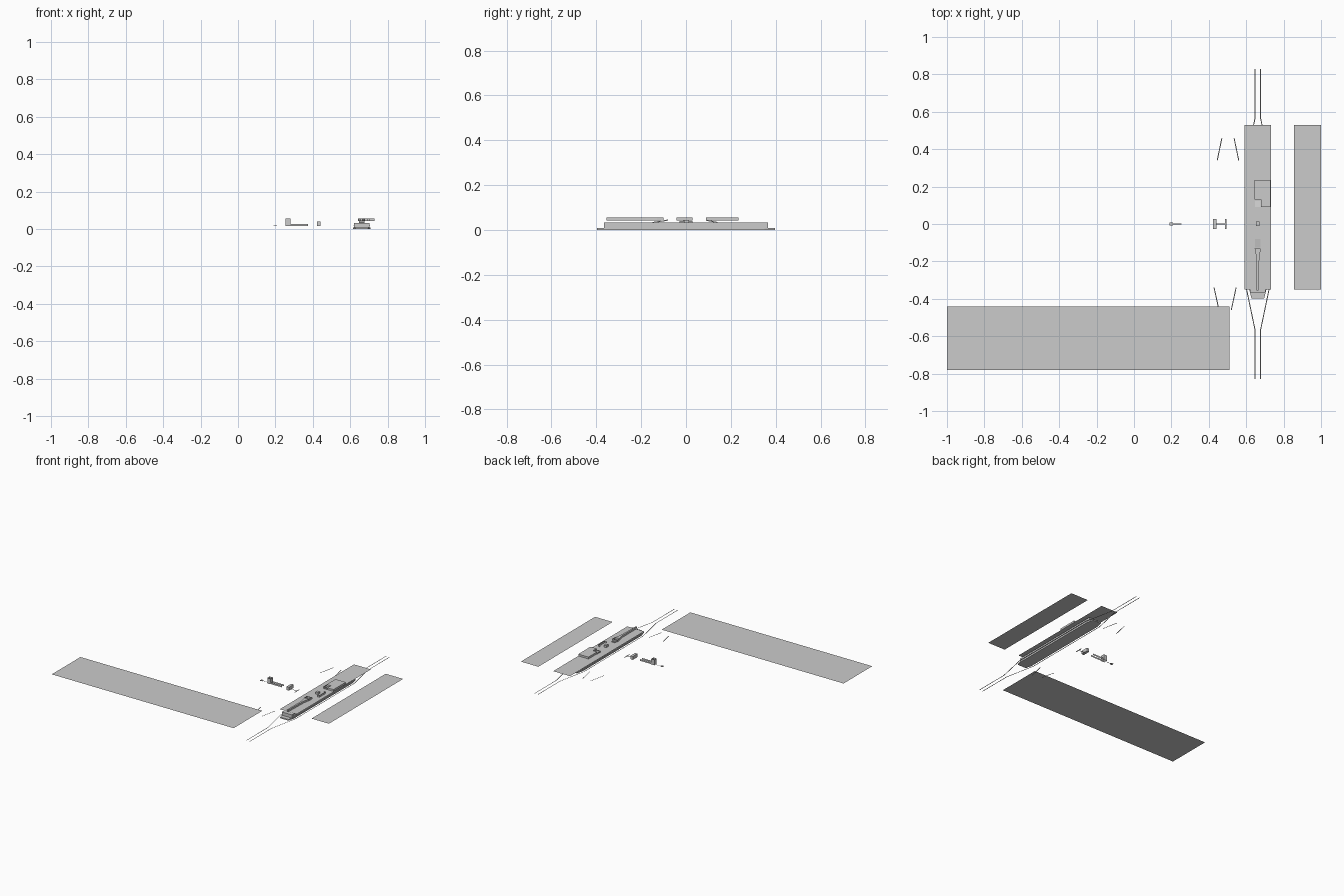
import bpy, bmesh, math
from mathutils import Vector

if "Cube" in bpy.data.objects:
    bpy.data.objects.remove(bpy.data.objects["Cube"])


def make(name, verts, faces):
    me = bpy.data.meshes.new(name)
    me.from_pydata(verts, [], faces)
    bm = bmesh.new()
    bm.from_mesh(me)
    bmesh.ops.recalc_face_normals(bm, faces=bm.faces)
    bm.to_mesh(me)
    bm.free()
    ob = bpy.data.objects.new(name, me)
    bpy.context.collection.objects.link(ob)
    return ob


def prism(name, pts, z0, z1, caps=True, closed=True):
    """Extruded outline; without caps it is only the upright walls."""
    n = len(pts)
    verts = [(x, y, z) for z in (z0, z1) for x, y in pts]
    faces = [(i, (i + 1) % n, n + (i + 1) % n, n + i)
             for i in range(n if closed else n - 1)]
    if caps:
        faces += [tuple(range(n)), tuple(range(n, 2 * n))]
    return make(name, verts, faces)


def rect(x0, x1, y0, y1):
    return [(x0, y0), (x1, y0), (x1, y1), (x0, y1)]


def box(name, x0, x1, y0, y1, z0, z1, caps=True):
    return prism(name, rect(x0, x1, y0, y1), z0, z1, caps)


def sheet(name, x0, x1, y0, y1, z):
    ob = make(name, [(x, y, z) for x, y in rect(x0, x1, y0, y1)], [(0, 1, 2, 3)])
    return ob


def strip(name, pts, z, width):
    """Flat thin ribbon along a path."""
    verts = []
    for i, p in enumerate(pts):
        a, b = Vector(pts[max(i - 1, 0)]), Vector(pts[min(i + 1, len(pts) - 1)])
        d = (b - a).normalized()
        for s in (-1, 1):
            verts.append((p[0] - s * d.y * width / 2, p[1] + s * d.x * width / 2, z))
    return make(name, verts, [(2 * i, 2 * i + 1, 2 * i + 3, 2 * i + 2)
                              for i in range(len(pts) - 1)])


# street level sheets
sheet("wide_street", -1, 0.51, -0.78, -0.44, 0.04)
sheet("side_street", 0.855, 1.0, -0.35, 0.53, 0.04)
sheet("station_street", 0.592, 0.732, -0.35, 0.53, 0.04)

# tracks spreading around the island platform
CX = 0.662
for side, s in (("left", -1), ("right", 1)):
    path = [(CX + s * dx, y) for dx, y in
            ((0.014, -0.83), (0.014, -0.57), (0.06, -0.35),
             (0.06, 0.35), (0.014, 0.57), (0.014, 0.83))]
    strip("track_" + side, path, 0.002, 0.005)

# platform slab with tapered ends and the hall above it
W = 0.046
slab = [(CX - 0.034, -0.397), (CX + 0.034, -0.397), (CX + W, -0.35), (CX + W, 0.35),
        (CX + 0.034, 0.397), (CX - 0.034, 0.397), (CX - W, 0.35), (CX - W, -0.35)]
prism("platform", slab, 0, 0.009)
box("platform_hall", CX - 0.042, CX + 0.042, -0.366, 0.366, 0.009, 0.033)

# row of small openings on both hall sides
for s in (-1, 1):
    for i in range(24):
        y = -0.34 + 0.68 * i / 23
        x = CX + s * 0.043
        box("hall_gate", x - 0.001, x + 0.001, y - 0.005, y + 0.005, 0.016, 0.02)

# upper concourses
prism("north_concourse", [(0.645, 0.235), (0.73, 0.235), (0.73, 0.09), (0.68, 0.09),
                          (0.68, 0.132), (0.645, 0.132)], 0.042, 0.056)
box("north_stair_wall", 0.641, 0.68, 0.10, 0.132, 0.042, 0.05, caps=False)
box("lift_shaft", 0.652, 0.672, -0.01, 0.014, 0.03, 0.056)
prism("middle_wall", [(0.692, 0.03), (0.705, 0.03), (0.705, -0.043), (0.692, -0.043)],
      0.042, 0.056, caps=False, closed=False)
box("south_stair_hall", 0.642, 0.68, -0.13, -0.10, 0.042, 0.056, caps=False)
prism("south_corridor", [(0.645, -0.13), (0.678, -0.13), (0.67, -0.18), (0.666, -0.355),
                         (0.656, -0.355), (0.655, -0.18)], 0.042, 0.056)

# sloping stairs between hall and concourses
for name, y0, y1 in (("south_stair", -0.15, -0.08), ("north_stair", 0.14, 0.09)):
    side = [(y0, 0.03), (y1, 0.042), (y1, 0.047), (y0, 0.036)]
    verts = [(x, y, z) for x in (0.648, 0.676) for y, z in side]
    make(name, verts, [(0, 1, 2, 3), (4, 5, 6, 7)] +
         [(i, (i + 1) % 4, 4 + (i + 1) % 4, 4 + i) for i in range(4)])

# western passage: lift tower, walls and stairs
box("west_tower", 0.253, 0.28, -0.014, 0.014, 0.015, 0.056, caps=False)
for s in (-1, 1):
    prism("passage_wall", [(0.28, s * 0.012), (0.373, s * 0.012)],
          0.016, 0.028, caps=False, closed=False)
box("west_end", 0.19, 0.208, -0.008, 0.008, 0.015, 0.019)
strip("west_path", [(0.208, 0), (0.253, 0)], 0.016, 0.004)
box("cross_hall", 0.422, 0.442, -0.028, 0.028, 0.016, 0.041)
strip("cross_path", [(0.442, 0), (0.49, 0)], 0.016, 0.006)
strip("cross_edge", [(0.49, -0.028), (0.49, 0.028)], 0.016, 0.008)

# short pieces of the second line
for pts in ([(0.445, 0.34), (0.47, 0.46)], [(0.56, 0.34), (0.535, 0.46)],
            [(0.428, -0.34), (0.45, -0.44)], [(0.546, -0.34), (0.52, -0.46)]):
    strip("branch_track", pts, 0.01, 0.005)
